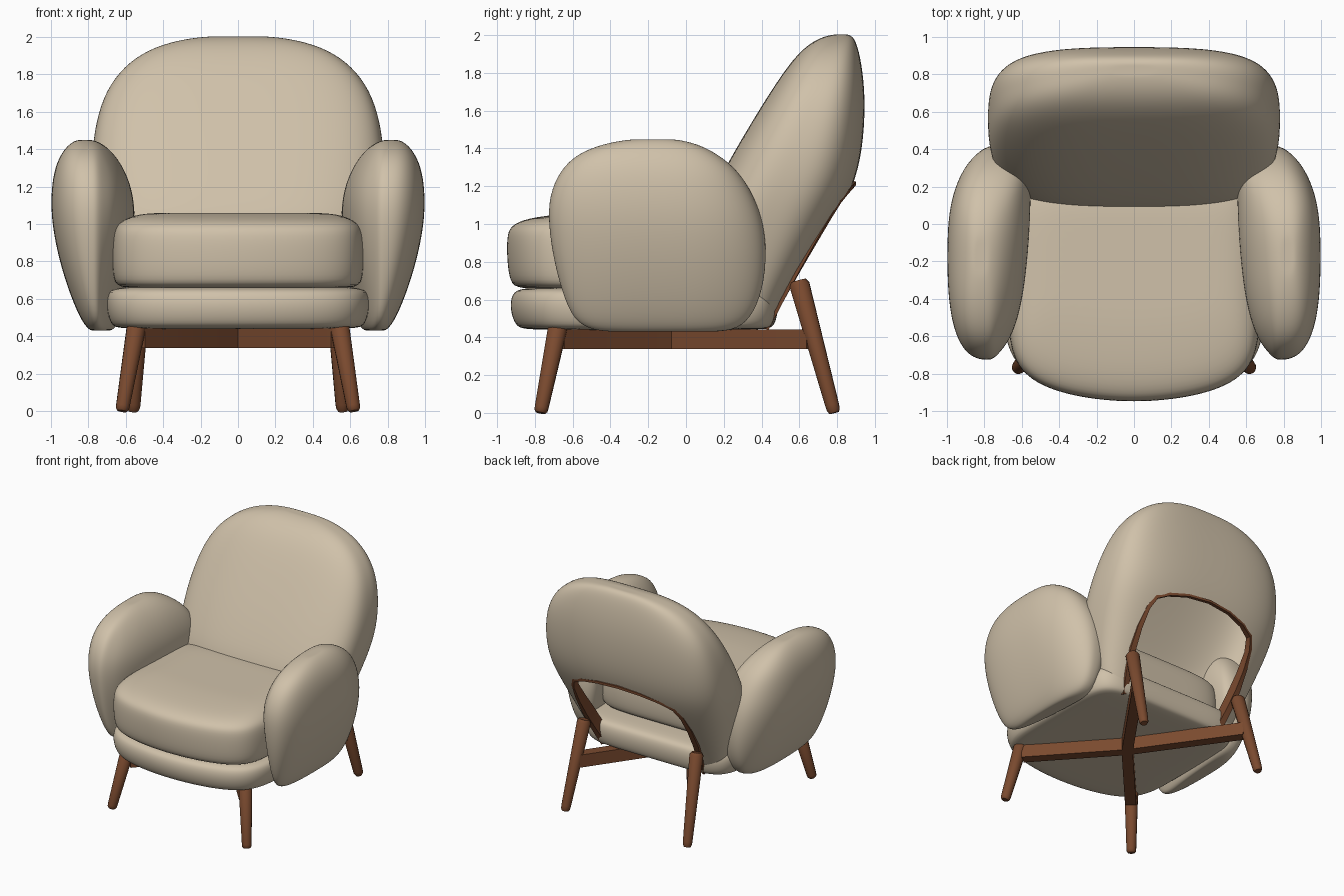
import bpy, bmesh, math
from mathutils import Vector

if "Cube" in bpy.data.objects:
    bpy.data.objects.remove(bpy.data.objects["Cube"])


def material(name, rgb):
    m = bpy.data.materials.new(name)
    m.diffuse_color = (*rgb, 1)
    m.use_nodes = True
    m.node_tree.nodes["Principled BSDF"].inputs["Base Color"].default_value = m.diffuse_color
    return m


FABRIC = material("beige fabric", (0.63, 0.535, 0.40))
WOOD = material("brown wood", (0.195, 0.068, 0.028))


def make_object(name, bm, mat):
    bmesh.ops.recalc_face_normals(bm, faces=bm.faces)
    me = bpy.data.meshes.new(name)
    bm.to_mesh(me)
    bm.free()
    me.materials.append(mat)
    ob = bpy.data.objects.new(name, me)
    bpy.context.collection.objects.link(ob)
    return ob


def bake(ob):
    """Apply the modifiers of an object."""
    dg = bpy.context.evaluated_depsgraph_get()
    ob.data = bpy.data.meshes.new_from_object(ob.evaluated_get(dg))
    ob.modifiers.clear()


def smooth(ob, angle=40):
    bpy.ops.object.select_all(action='DESELECT')
    ob.select_set(True)
    bpy.context.view_layer.objects.active = ob
    bpy.ops.object.shade_smooth_by_angle(angle=math.radians(angle))


def bridge(bm, rings):
    """Skin closed rings of points and cap both ends."""
    vs = [[bm.verts.new(p) for p in r] for r in rings]
    n = len(vs[0])
    for a, b in zip(vs, vs[1:]):
        for i in range(n):
            j = (i + 1) % n
            bm.faces.new((a[i], a[j], b[j], b[i]))
    bm.faces.new(vs[0][::-1])
    bm.faces.new(vs[-1])


def outline(power, n=40):
    """Rounded square of size -1..1 with evenly spread points."""
    pts = []
    for i in range(n):
        side, f = divmod(i * 4 / n, 1)
        c, d = 1, 2 * f - 1
        for _ in range(int(side)):
            c, d = -d, c
        r = (abs(c) ** power + abs(d) ** power) ** (-1 / power)
        pts.append((c * r, d * r))
    return pts


def cushion(name, sections, power, deform=lambda p: p):
    """Padded form from horizontal sections (z, x0, x1, y0, y1)."""
    def ring(sec, s):
        z, x0, x1, y0, y1 = sec
        return [deform(Vector(((x0 + x1) / 2 + s * c * (x1 - x0) / 2,
                               (y0 + y1) / 2 + s * d * (y1 - y0) / 2, z)))
                for c, d in outline(power)]
    rings = [ring(sections[0], 0.6)] + [ring(s, 1) for s in sections] + [ring(sections[-1], 0.6)]
    bm = bmesh.new()
    bridge(bm, rings)
    ob = make_object(name, bm, FABRIC)
    ob.modifiers.new("soften", 'SUBSURF').levels = 2
    bake(ob)
    return ob


def rod(name, pts, radii, sides=14):
    """Round straight wooden bar with changing radius."""
    t = (pts[-1] - pts[0]).normalized()
    u = t.orthogonal().normalized()
    v = t.cross(u)
    bm = bmesh.new()
    bridge(bm, [[p + r * (u * math.cos(a) + v * math.sin(a))
                 for a in (2 * math.pi * k / sides for k in range(sides))]
                for p, r in zip(pts, radii)])
    smooth(make_object(name, bm, WOOD), 50)


# Base cushion and seat cushion, with bowed fronts
def bow(p):
    if p.y < -0.2:
        p.y += 0.15 * (p.x / 0.7) ** 2 * min(1, (-0.2 - p.y) / 0.5)
    return p


base = cushion("base_cushion", [
    (0.44, -0.64, 0.64, -0.86, 0.43), (0.46, -0.68, 0.68, -0.905, 0.47),
    (0.55, -0.705, 0.705, -0.935, 0.49), (0.63, -0.70, 0.70, -0.925, 0.48),
    (0.665, -0.66, 0.66, -0.88, 0.44)], 7, bow)
seat = cushion("seat_cushion", [
    (0.655, -0.63, 0.63, -0.89, 0.27), (0.69, -0.665, 0.665, -0.935, 0.31),
    (0.82, -0.675, 0.675, -0.95, 0.32), (0.95, -0.67, 0.67, -0.95, 0.31),
    (1.00, -0.645, 0.645, -0.92, 0.28), (1.04, -0.58, 0.58, -0.81, 0.22),
    (1.06, -0.48, 0.48, -0.55, 0.1)], 7, bow)
smooth(base)
smooth(seat)

# Leaning back
back = cushion("backrest", [(z, -w, w, y0, y1) for z, w, y0, y1 in (
    (0.45, 0.57, 0.15, 0.47), (0.60, 0.64, 0.10, 0.54), (0.80, 0.70, 0.06, 0.66),
    (1.00, 0.75, 0.06, 0.78), (1.20, 0.782, 0.155, 0.89), (1.40, 0.782, 0.265, 0.935),
    (1.60, 0.748, 0.385, 0.948), (1.75, 0.685, 0.48, 0.942), (1.87, 0.58, 0.565, 0.925),
    (1.95, 0.44, 0.645, 0.905), (1.99, 0.28, 0.72, 0.885), (2.003, 0.15, 0.78, 0.86))], 3.2)

# Cut the arch opening in the lower rear, leaving the back an open shell
half = [(0.45, 0.45), (0.485, 0.60), (0.51, 0.75), (0.515, 0.90), (0.50, 1.04),
        (0.46, 1.12), (0.36, 1.165), (0.2, 1.20)]
arch = half + [(0, 1.215)] + [(-x, z) for x, z in reversed(half)]
hole = [(0.44, 0.38)] + arch + [(-0.44, 0.38)]
bm = bmesh.new()
bridge(bm, [[Vector((x, 0.18 + 0.5 * (z - 1.0), z)) for x, z in hole],
            [Vector((x, 1.3, z)) for x, z in hole]])
cutter = make_object("opening_cutter", bm, WOOD)
cutter.hide_render = True
cut = back.modifiers.new("opening", 'BOOLEAN')
cut.operation, cut.object, cut.solver = 'DIFFERENCE', cutter, 'EXACT'
cut.material_mode = 'TRANSFER'
bake(back)
bpy.data.objects.remove(cutter)
if len(back.data.materials) > 1:
    bm = bmesh.new()
    bm.from_mesh(back.data)
    bmesh.ops.delete(bm, geom=[f for f in bm.faces if f.material_index == 1], context='FACES')
    bm.to_mesh(back.data)
    bm.free()
    back.data.materials.pop(index=1)
smooth(back)

# Wooden arch bordering the opening: deep at the sides, thin across the top
rings = []
for x, z in arch:
    p = Vector((x, 0.45 + 0.573 * (z - 0.45) - 0.03 * (abs(x) / 0.5) ** 2, z))
    low = min(1, max(0, (1.2 - z) / 0.4))
    n = Vector((-x, 0, 0.65 - z)).normalized() * (0.010 + 0.014 * low)
    d = Vector((0, -0.87, 0.2)) * (0.025 + 0.075 * low)
    o = Vector((0, 0.012, 0))
    rings.append([p + o + n, p + o - n, p + d - n, p + d + n])
bm = bmesh.new()
bridge(bm, rings)
smooth(make_object("back_arch", bm, WOOD), 35)

for s, side in ((1, "right"), (-1, "left")):
    # Arm: padded, flaring outwards, inner face closing in towards the back
    def flare(p, s=s):
        if p.x < 0.78:
            p.x -= 0.09 * (p.y + 0.2) * min(1, (0.78 - p.x) / 0.1)
        p.x -= 0.3 * max(0, p.y) ** 2
        p.x *= s
        return p
    arm = cushion(side + "_arm", [
        (0.43, 0.69, 0.79, -0.46, 0.22), (0.47, 0.665, 0.83, -0.58, 0.32),
        (0.60, 0.64, 0.89, -0.645, 0.395), (0.80, 0.60, 0.955, -0.70, 0.43),
        (1.00, 0.57, 0.995, -0.73, 0.415), (1.15, 0.57, 1.0, -0.725, 0.36),
        (1.28, 0.61, 0.985, -0.67, 0.28), (1.37, 0.665, 0.95, -0.58, 0.17),
        (1.425, 0.72, 0.905, -0.44, 0.06), (1.448, 0.77, 0.865, -0.30, -0.05)],
        2.6, flare)
    smooth(arm)

    # Splayed legs with rounded feet
    def leg(name, foot, top, r0, r1):
        a, b = Vector(foot), Vector(top)
        rod(name, [a.lerp(b, t) for t in (0, 0.025, 0.06, 0.97, 1)],
            [r0 * 0.7, r0 * 0.95, r0, r1, r1 * 0.75])
    leg(side + "_front_leg", (s * 0.62, -0.77, 0.0), (s * 0.54, -0.675, 0.47), 0.037, 0.052)
    leg(side + "_back_leg", (s * 0.56, 0.785, 0.0), (s * 0.515, 0.595, 0.70), 0.037, 0.054)

    # Rail running from the front leg through the crossing to the opposite back leg
    path = [Vector((s * 0.53, -0.67, 0.39)), Vector((0, -0.08, 0.39)),
            Vector((-s * 0.525, 0.665, 0.39))]
    w = (path[2] - path[0]).cross(Vector((0, 0, 1))).normalized() * 0.042
    h = Vector((0, 0, 0.052))
    bm = bmesh.new()
    bridge(bm, [[p + w + h, p - w + h, p - w - h, p + w - h] for p in path])
    smooth(make_object(side + "_cross_rail", bm, WOOD))
